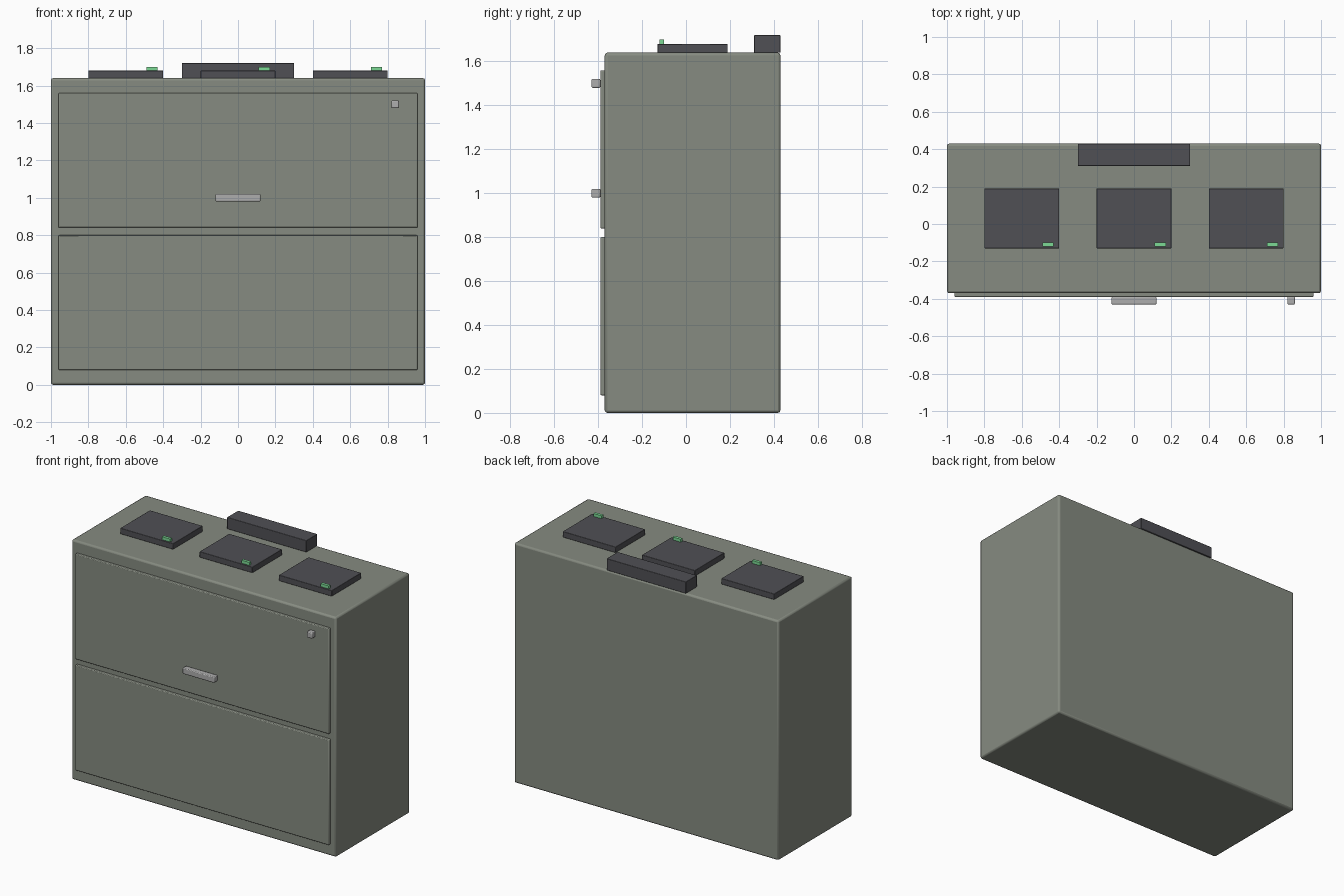
import bpy

if "Cube" in bpy.data.objects:
    bpy.data.objects.remove(bpy.data.objects["Cube"])


def material(name, color):
    mat = bpy.data.materials.new(name)
    mat.diffuse_color = (*color, 1)
    mat.use_nodes = True
    mat.node_tree.nodes["Principled BSDF"].inputs["Base Color"].default_value = mat.diffuse_color
    return mat


cabinet_green = material("cabinet_green", (0.24, 0.26, 0.22))
dark_plastic = material("dark_plastic", (0.08, 0.08, 0.09))
metal = material("metal", (0.42, 0.42, 0.42))
led_green = material("led_green", (0.2, 0.7, 0.3))


def box(name, x, y, z, mat, bevel=0.0):
    """Box from (min, max) ranges with an optional rounded edge."""
    bpy.ops.mesh.primitive_cube_add(size=1)
    ob = bpy.context.object
    ob.name = name
    ob.location = [(a + b) / 2 for a, b in (x, y, z)]
    ob.scale = [b - a for a, b in (x, y, z)]
    bpy.ops.object.transform_apply(location=False, rotation=False, scale=True)
    ob.data.materials.append(mat)
    if bevel:
        mod = ob.modifiers.new("edge_bevel", 'BEVEL')
        mod.width = bevel
        mod.segments = 2
        bpy.ops.object.shade_smooth_by_angle()
    return ob


# Cabinet body and the two drawer fronts
box("cabinet_body", (-1, 1), (-0.37, 0.43), (0, 1.64), cabinet_green, 0.012)
for name, z in (("lower_drawer", 0.08), ("upper_drawer", 0.84)):
    box(name, (-0.96, 0.96), (-0.39, -0.365), (z, z + 0.72), cabinet_green, 0.005)

# Handle and lock on the upper drawer
box("drawer_handle", (-0.12, 0.12), (-0.43, -0.39), (0.98, 1.02), metal, 0.005)
box("drawer_lock", (0.82, 0.86), (-0.43, -0.39), (1.48, 1.52), metal, 0.005)

# Three flat devices with indicator lights
for i, x in enumerate((-0.6, 0, 0.6), 1):
    box(f"device_{i}", (x - 0.2, x + 0.2), (-0.13, 0.19), (1.64, 1.68), dark_plastic, 0.003)
    box(f"indicator_light_{i}", (x + 0.11, x + 0.17), (-0.12, -0.10), (1.68, 1.70), led_green)

# Power strip along the back edge
box("power_strip", (-0.3, 0.3), (0.31, 0.43), (1.64, 1.72), dark_plastic, 0.003)
